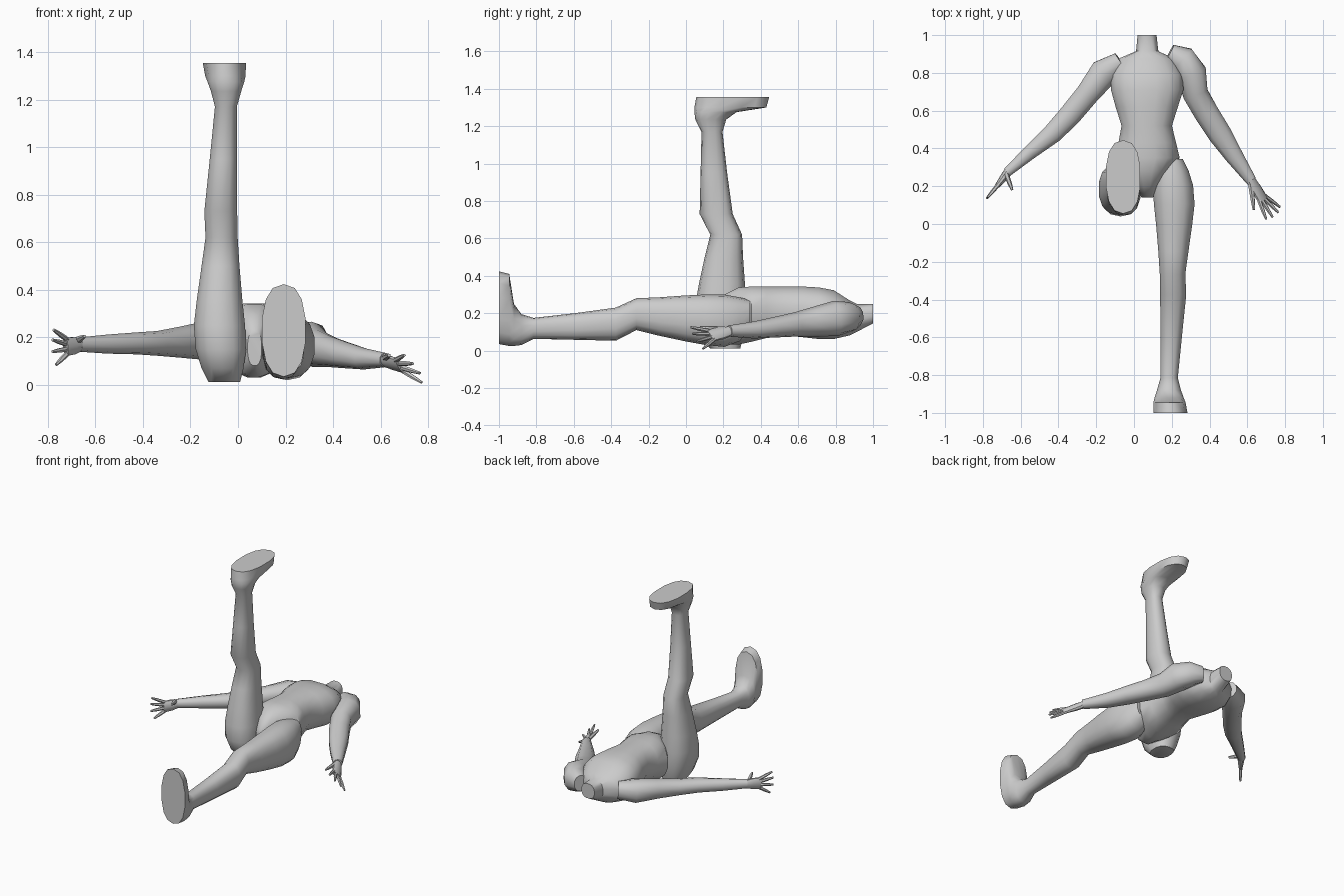
import bpy, bmesh, math
from mathutils import Vector

skin = bpy.data.materials.new("plain_grey")
skin.diffuse_color = (0.6, 0.6, 0.6, 1)


def skin_rings(name, rings):
    """Join equal rings of points into a closed, smooth skinned part."""
    bm = bmesh.new()
    vs = [[bm.verts.new(p) for p in r] for r in rings]
    n = len(vs[0])
    for a, b in zip(vs, vs[1:]):
        for i in range(n):
            j = (i + 1) % n
            bm.faces.new((a[i], a[j], b[j], b[i]))
    bm.faces.new(vs[0][::-1])
    bm.faces.new(vs[-1])
    bmesh.ops.recalc_face_normals(bm, faces=bm.faces)
    me = bpy.data.meshes.new(name)
    bm.to_mesh(me)
    bm.free()
    ob = bpy.data.objects.new(name, me)
    bpy.context.collection.objects.link(ob)
    me.materials.append(skin)
    bpy.ops.object.select_all(action='DESELECT')
    ob.select_set(True)
    bpy.context.view_layer.objects.active = ob
    bpy.ops.object.shade_smooth_by_angle(angle=math.radians(45))
    return ob


def outline(n, power):
    """Unit rounded-box outline."""
    pts = []
    for i in range(n):
        a = 2 * math.pi * (i + 0.5) / n
        c, s = math.cos(a), math.sin(a)
        pts.append((math.copysign(abs(c) ** (2 / power), c),
                    math.copysign(abs(s) ** (2 / power), s)))
    return pts


def boxed(name, rows, place, n=14, power=2.4):
    """Rows are (station, u0, u1, v0, v1); place maps (station, u, v) to space."""
    rings = []
    for t, u0, u1, v0, v1 in rows:
        rings.append([place(t, (u0 + u1) / 2 + (u1 - u0) / 2 * c,
                            (v0 + v1) / 2 + (v1 - v0) / 2 * s)
                      for c, s in outline(n, power)])
    return skin_rings(name, rings)


def tube(name, path, side=None, n=10):
    """Path entries are (point, half width, half depth)."""
    pts = [Vector(p[0]) for p in path]
    rings = []
    for k, (p, w, d) in enumerate(path):
        tan = (pts[min(k + 1, len(pts) - 1)] - pts[max(k - 1, 0)]).normalized()
        u = Vector(side) if side else tan.cross(Vector((0, 0, 1)))
        u = (u - tan * u.dot(tan)).normalized()
        v = tan.cross(u)
        rings.append([pts[k] + u * w * c + v * d * s for c, s in outline(n, 2.2)])
    return skin_rings(name, rings)


# Torso with pelvis and neck stub, stations along y
boxed("torso", [
    (0.14, 0.04, 0.10, 0.08, 0.23),
    (0.20, 0.00, 0.135, 0.03, 0.30),
    (0.28, -0.05, 0.185, 0.03, 0.34),
    (0.35, -0.105, 0.245, 0.045, 0.345),
    (0.43, -0.085, 0.225, 0.065, 0.345),
    (0.52, -0.068, 0.203, 0.08, 0.345),
    (0.62, -0.10, 0.235, 0.07, 0.345),
    (0.71, -0.125, 0.265, 0.06, 0.34),
    (0.79, -0.125, 0.26, 0.06, 0.325),
    (0.875, -0.085, 0.215, 0.08, 0.27),
    (0.915, 0.01, 0.13, 0.10, 0.25),
    (1.00, 0.018, 0.12, 0.145, 0.25),
], lambda t, u, v: (u, t, v), n=16)

# Leg from hip to sole: station, then side extents and back/front extents
LEG = [
    (0.012, -0.125, 0.01, 0.13, 0.29),
    (0.07, -0.155, 0.025, 0.07, 0.305),
    (0.15, -0.18, 0.037, 0.04, 0.32),
    (0.25, -0.188, 0.032, 0.05, 0.32),
    (0.36, -0.175, 0.02, 0.07, 0.315),
    (0.50, -0.155, 0.008, 0.10, 0.305),
    (0.62, -0.138, 0.0, 0.13, 0.30),
    (0.73, -0.143, -0.002, 0.073, 0.25),
    (0.95, -0.12, -0.004, 0.078, 0.22),
    (1.17, -0.098, -0.004, 0.083, 0.195),
    (1.235, -0.115, 0.015, 0.05, 0.215),
    (1.275, -0.13, 0.028, 0.045, 0.27),
    (1.30, -0.14, 0.034, 0.045, 0.43),
    (1.355, -0.15, 0.035, 0.055, 0.444),
]
boxed("raised_leg", LEG, lambda t, u, v: (u, v, t))
boxed("lying_leg", LEG, lambda t, u, v: (0.135 - u, 0.355 - t, v - 0.02))

# Arms from shoulder to wrist
tube("left_arm", [
    ((0.19, 0.91, 0.185), 0.045, 0.055),
    ((0.255, 0.875, 0.18), 0.075, 0.08),
    ((0.305, 0.80, 0.172), 0.082, 0.095),
    ((0.325, 0.69, 0.155), 0.07, 0.08),
    ((0.385, 0.585, 0.14), 0.068, 0.065),
    ((0.455, 0.475, 0.125), 0.065, 0.055),
    ((0.53, 0.36, 0.11), 0.05, 0.045),
    ((0.62, 0.23, 0.105), 0.03, 0.03)])
tube("right_arm", [
    ((-0.07, 0.86, 0.19), 0.055, 0.06),
    ((-0.16, 0.80, 0.185), 0.08, 0.078),
    ((-0.245, 0.69, 0.18), 0.065, 0.065),
    ((-0.34, 0.575, 0.175), 0.062, 0.052),
    ((-0.43, 0.48, 0.175), 0.055, 0.046),
    ((-0.55, 0.38, 0.172), 0.04, 0.04),
    ((-0.67, 0.275, 0.17), 0.026, 0.03)])


def hand(label, wrist, knuckle, side, tips, thumb):
    """Palm plus four spread fingers and a thumb."""
    w, k, s = Vector(wrist), Vector(knuckle), Vector(side).normalized()
    tube(label + "_palm", [(w, 0.026, 0.024), (w.lerp(k, 0.5), 0.038, 0.02),
                           (k, 0.04, 0.013)], s)
    for i, tip in enumerate(tips):
        root = w.lerp(k, 0.9) + s * (0.03 - 0.02 * i)
        tip = Vector(tip)
        tube(f"{label}_finger_{i + 1}", [(root, 0.011, 0.011),
             (root.lerp(tip, 0.55), 0.01, 0.01), (tip, 0.006, 0.006)], s, 6)
    root, tip = w.lerp(k, 0.25) + s * 0.02, Vector(thumb)
    tube(label + "_thumb", [(root, 0.016, 0.014), (root.lerp(tip, 0.55), 0.012, 0.012),
                            (tip, 0.007, 0.007)], s, 6)


hand("left_hand", (0.61, 0.245, 0.105), (0.685, 0.125, 0.08), (-0.45, -0.4, 0.7),
     [(0.70, 0.025, 0.125), (0.735, 0.035, 0.09), (0.765, 0.06, 0.05),
      (0.773, 0.09, 0.01)], (0.635, 0.075, 0.125))
hand("right_hand", (-0.66, 0.285, 0.17), (-0.725, 0.20, 0.16), (0, 0, 1),
     [(-0.775, 0.14, 0.232), (-0.78, 0.135, 0.19), (-0.78, 0.135, 0.14),
      (-0.765, 0.15, 0.085)], (-0.645, 0.18, 0.205))
